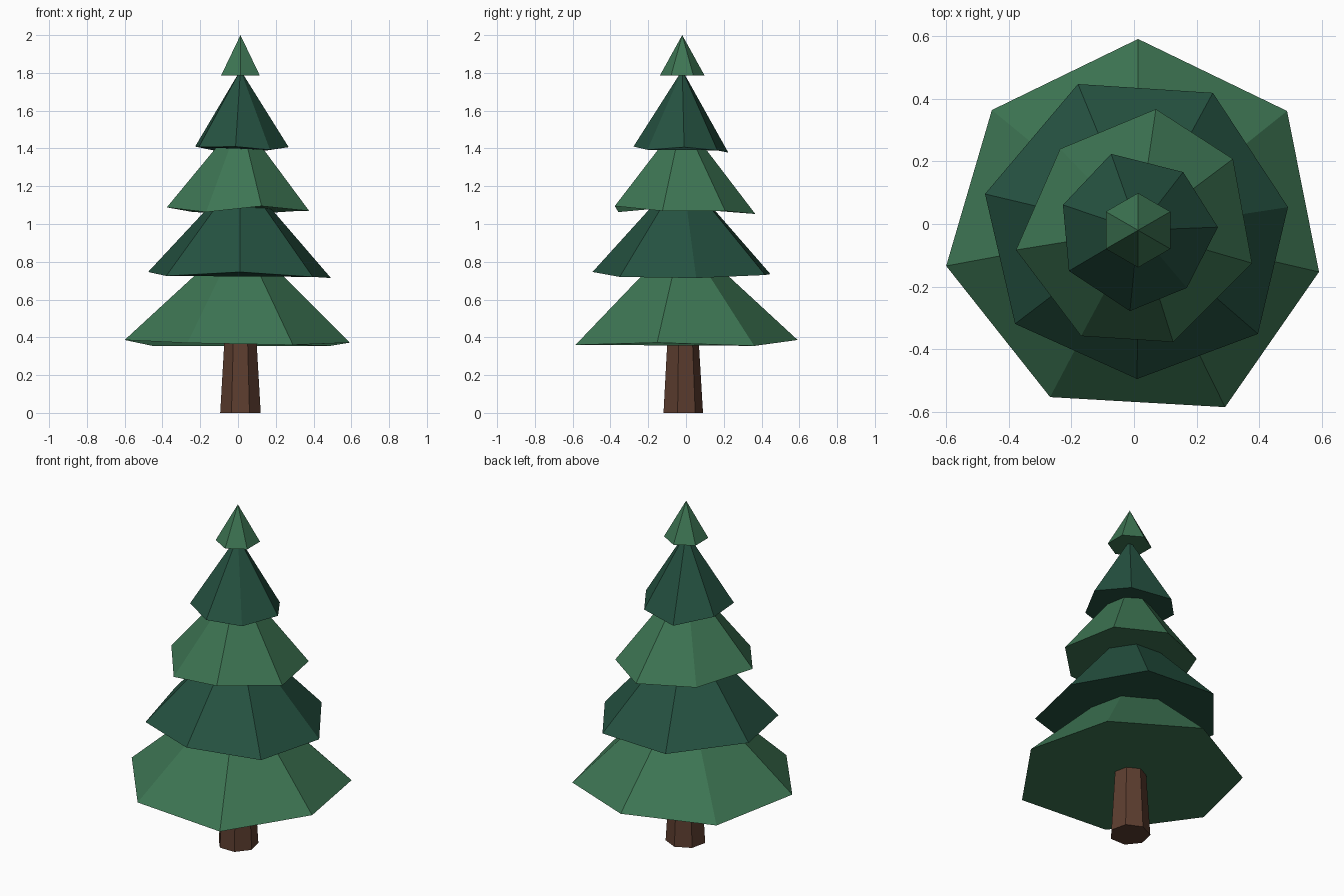
import bpy, bmesh, math

if "Cube" in bpy.data.objects:
    bpy.data.objects.remove(bpy.data.objects["Cube"])

CX, CY = 0.013, -0.02  # tree axis


def material(name, rgb):
    m = bpy.data.materials.new(name)
    lin = [(c / 255 / 12.92) if c < 11 else ((c / 255 + 0.055) / 1.055) ** 2.4 for c in rgb]
    m.diffuse_color = (*lin, 1)
    m.use_nodes = True
    m.node_tree.nodes["Principled BSDF"].inputs["Base Color"].default_value = m.diffuse_color
    return m


light = material("light green", (61, 117, 83))
dark = material("dark green", (37, 82, 65))
brown = material("bark brown", (92, 61, 47))


def finish(name, bm, mat):
    bmesh.ops.recalc_face_normals(bm, faces=bm.faces)
    mesh = bpy.data.meshes.new(name)
    bm.to_mesh(mesh)
    bm.free()
    mesh.materials.append(mat)
    bpy.context.collection.objects.link(bpy.data.objects.new(name, mesh))


def ring(n, r, z):
    # regular polygon with one corner pointing to the back
    return [(CX + r * math.cos(math.pi / 2 + math.tau * i / n),
             CY + r * math.sin(math.pi / 2 + math.tau * i / n), z) for i in range(n)]


def cone(name, rim, apex_z, mat):
    bm = bmesh.new()
    base = [bm.verts.new(p) for p in rim]
    tip = bm.verts.new((CX, CY, apex_z))
    bm.faces.new(base)
    for i, v in enumerate(base):
        bm.faces.new((v, base[i - 1], tip))
    finish(name, bm, mat)


# Trunk: tapered seven-sided post
bm = bmesh.new()
low = [bm.verts.new(p) for p in ring(7, 0.11, 0)]
high = [bm.verts.new(p) for p in ring(7, 0.085, 0.42)]
bm.faces.new(low)
bm.faces.new(high)
for i in range(7):
    bm.faces.new((low[i - 1], low[i], high[i], high[i - 1]))
finish("trunk", bm, brown)

# Foliage tiers: uneven seven-cornered skirts
cone("bottom_tier", [
    (0.013, 0.591, 0.386), (0.489, 0.361, 0.355), (0.591, -0.153, 0.372),
    (0.291, -0.585, 0.36), (-0.268, -0.553, 0.37), (-0.6, -0.134, 0.386),
    (-0.454, 0.364, 0.355)], 0.95, light)
cone("lower_middle_tier", [
    (-0.179, 0.447, 0.735), (0.252, 0.419, 0.73), (0.492, 0.054, 0.714),
    (0.396, -0.351, 0.72), (0.01, -0.495, 0.746), (-0.38, -0.319, 0.725),
    (-0.476, 0.096, 0.746)], 1.27, dark)
cone("upper_middle_tier", [
    (0.07, 0.367, 1.053), (0.316, 0.208, 1.069), (0.377, -0.125, 1.069),
    (0.125, -0.377, 1.095), (-0.169, -0.358, 1.063), (-0.377, -0.083, 1.088),
    (-0.236, 0.24, 1.063)], 1.56, light)
cone("top_tier", [
    (-0.073, 0.224, 1.378), (0.157, 0.166, 1.39), (0.268, -0.01, 1.407),
    (0.169, -0.204, 1.393), (-0.013, -0.278, 1.41), (-0.208, -0.15, 1.407),
    (-0.227, 0.061, 1.41)], 1.815, dark)

# Tip: small regular six-sided cone
cone("tip", ring(6, 0.119, 1.785), 2.0, light)
